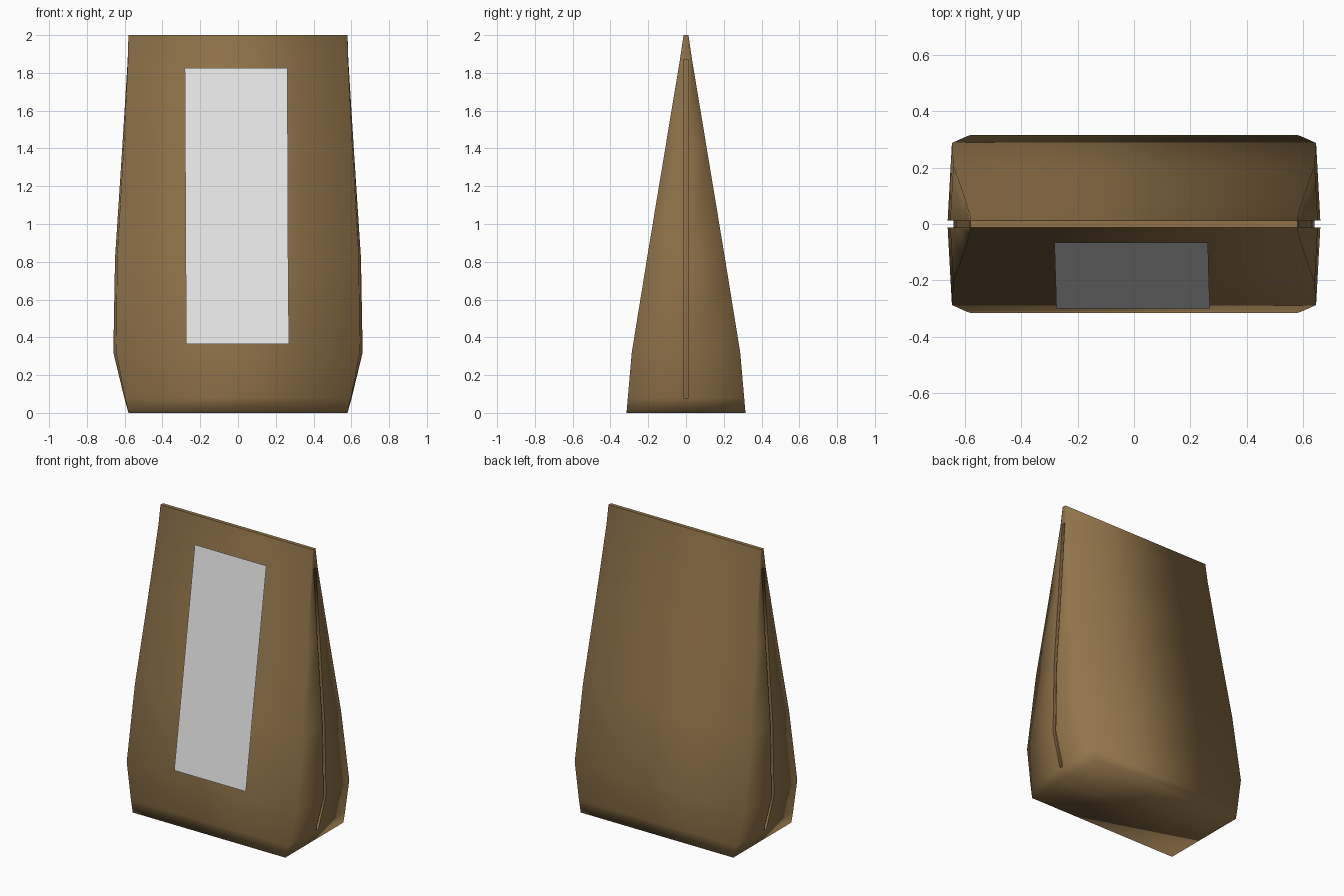
import bpy
import bmesh

cube = bpy.data.objects.get("Cube")
if cube:
    bpy.data.objects.remove(cube, do_unlink=True)


def material(name, colour):
    m = bpy.data.materials.new(name)
    m.use_nodes = True
    m.diffuse_color = colour
    bsdf = next(n for n in m.node_tree.nodes if n.type == 'BSDF_PRINCIPLED')
    bsdf.inputs["Base Color"].default_value = colour
    bsdf.inputs["Roughness"].default_value = 0.8
    return m


def finish(bm, name, mat):
    mesh = bpy.data.meshes.new(name)
    bm.to_mesh(mesh)
    bm.free()
    mesh.materials.append(mat)
    obj = bpy.data.objects.new(name, mesh)
    bpy.context.collection.objects.link(obj)


kraft = material("kraft paper", (0.283, 0.174, 0.069, 1))
white = material("label white", (0.8, 0.8, 0.8, 1))

# Bag sections: height, corner half width, side middle half width, half depth
sections = [
    (0.00, 0.580, 0.580, 0.315),
    (0.08, 0.598, 0.602, 0.308),
    (0.32, 0.645, 0.660, 0.287),
    (0.82, 0.640, 0.651, 0.206),
    (1.40, 0.606, 0.613, 0.110),
    (1.87, 0.582, 0.584, 0.032),
    (2.00, 0.580, 0.580, 0.013),
]
SLIT = 0.013

bm = bmesh.new()
rings = []
for z, corner, middle, depth in sections:
    s = min(SLIT, depth * 0.5)
    half = [(corner, -depth), (middle, -s), (middle, s), (corner, depth)]
    outline = half + [(-x, -y) for x, y in half]
    rings.append([bm.verts.new((x, y, z)) for x, y in outline])

# Walls, keeping the narrow strips that become the side grooves
grooves = {1: [], -1: []}
count = len(rings[0])
for level, (low, high) in enumerate(zip(rings, rings[1:])):
    for i in range(count):
        j = (i + 1) % count
        face = bm.faces.new((low[i], low[j], high[j], high[i]))
        if i % 4 == 1 and 1 <= level <= 4:
            grooves[1 if i < 4 else -1].append(face)
bottom = bm.faces.new(rings[0][::-1])
top = bm.faces.new(rings[-1])

# Crisp rims at the top and along the front and back of the base
for e in top.edges:
    e.smooth = False
for e in bottom.edges:
    a, b = e.verts
    if abs(a.co.y - b.co.y) < 0.001:
        e.smooth = False

# Sink the side grooves
for side, strip in grooves.items():
    new = bmesh.ops.extrude_face_region(bm, geom=strip)["geom"]
    old = [f for f in strip if f.is_valid]
    if old:
        bmesh.ops.delete(bm, geom=old, context='FACES')
    verts = [g for g in new if isinstance(g, bmesh.types.BMVert)]
    bmesh.ops.translate(bm, vec=(-0.02 * side, 0, 0), verts=verts)
    floor = {g for g in new if isinstance(g, bmesh.types.BMFace)}
    walls = {f for v in verts for f in v.link_faces} - floor
    for f in walls:
        for e in f.edges:
            if not all(k in walls for k in e.link_faces):
                e.smooth = False

for f in bm.faces:
    f.smooth = True
bmesh.ops.recalc_face_normals(bm, faces=bm.faces[:])
finish(bm, "paper_bag", kraft)

# Label sheet following the front panel
bm = bmesh.new()
rows = [
    [bm.verts.new((x, y, z)) for x in (left, right)]
    for z, y, left, right in [
        (0.365, -0.300, -0.275, 0.270),
        (0.820, -0.227, -0.277, 0.266),
        (1.825, -0.066, -0.282, 0.262),
    ]
]
for low, high in zip(rows, rows[1:]):
    bm.faces.new((low[0], low[1], high[1], high[0]))
finish(bm, "front_label", white)
